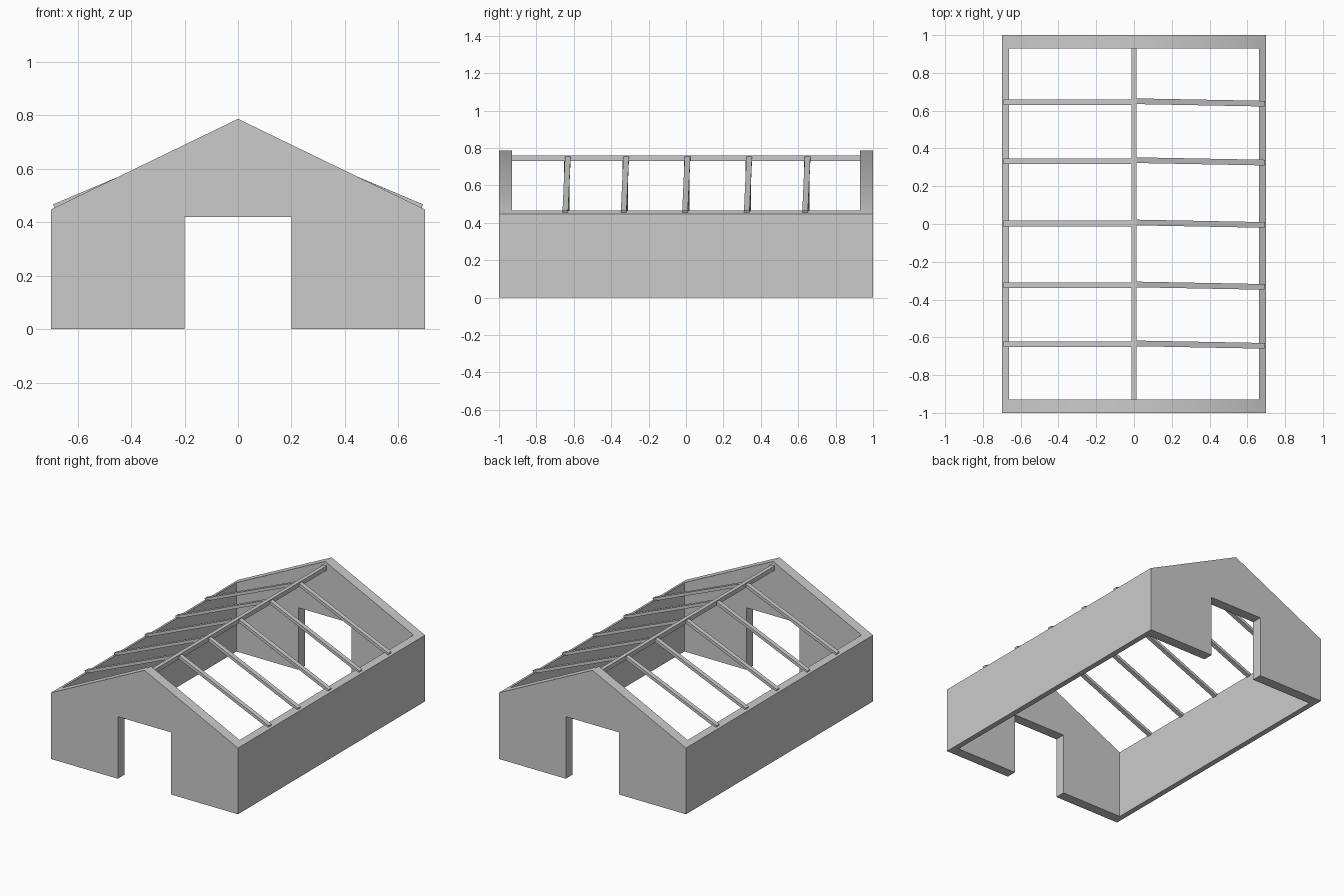
import bpy, bmesh, math
from mathutils import Vector

cube = bpy.data.objects.get("Cube")
if cube:
    bpy.data.objects.remove(cube, do_unlink=True)

grey = bpy.data.materials.new("plain grey")
grey.use_nodes = True
COLOR = (0.6, 0.6, 0.6, 1)
grey.diffuse_color = COLOR
grey.node_tree.nodes["Principled BSDF"].inputs["Base Color"].default_value = COLOR

HALF_W, EAVE, RIDGE = 0.70, 0.448, 0.787
INNER_W, INNER_L = 0.663, 0.93


def finish(name, bm):
    bmesh.ops.recalc_face_normals(bm, faces=bm.faces)
    mesh = bpy.data.meshes.new(name)
    bm.to_mesh(mesh)
    bm.free()
    mesh.materials.append(grey)
    ob = bpy.data.objects.new(name, mesh)
    bpy.context.collection.objects.link(ob)
    return ob


def prism(name, profile, half_len):
    """Extrude an x-z profile along y."""
    bm = bmesh.new()
    face = bm.faces.new([bm.verts.new((x, -half_len, z)) for x, z in profile])
    out = bmesh.ops.extrude_face_region(bm, geom=[face])
    verts = [v for v in out["geom"] if isinstance(v, bmesh.types.BMVert)]
    bmesh.ops.translate(bm, vec=(0, 2 * half_len, 0), verts=verts)
    return finish(name, bm)


def box_profile(half_w, top):
    return [(-half_w, -0.1), (half_w, -0.1), (half_w, top), (-half_w, top)]


def beam(name, start, end, width, depth):
    """Rectangular bar whose top centre line runs from start to end."""
    start, end = Vector(start), Vector(end)
    along = (end - start).normalized()
    side = along.cross(Vector((0, 0, 1))).normalized() * width / 2
    down = along.cross(side).normalized() * depth
    if down.z > 0:
        down.negate()
    bm = bmesh.new()
    rings = [[bm.verts.new(p + o) for o in (side, -side, down - side, down + side)]
             for p in (start, end)]
    for ring in rings:
        bm.faces.new(ring)
    for i in range(4):
        j = (i + 1) % 4
        bm.faces.new((rings[0][i], rings[0][j], rings[1][j], rings[1][i]))
    return finish(name, bm)


# Gabled shell, hollowed out, with a doorway through both gables
walls = prism("walls", [(-HALF_W, 0), (HALF_W, 0), (HALF_W, EAVE),
                        (0, RIDGE), (-HALF_W, EAVE)], 1.0)
cutters = [prism("room_cutter", box_profile(INNER_W, 1.0), INNER_L),
           prism("door_cutter", box_profile(0.2, 0.42), 1.2)]
for cutter in cutters:
    mod = walls.modifiers.new(cutter.name, "BOOLEAN")
    mod.operation, mod.solver, mod.object = "DIFFERENCE", "EXACT", cutter
bpy.context.view_layer.update()
cut = bpy.data.meshes.new_from_object(
    walls.evaluated_get(bpy.context.evaluated_depsgraph_get()))
walls.modifiers.clear()
walls.data = cut
for cutter in cutters:
    bpy.data.objects.remove(cutter, do_unlink=True)

# Ridge edges are soft, everything else is crisp
bpy.ops.object.select_all(action="DESELECT")
walls.select_set(True)
bpy.context.view_layer.objects.active = walls
bpy.ops.object.shade_smooth_by_angle(angle=math.radians(58))

# Ridge beam between the gables
beam("ridge_beam", (0, -INNER_L, 0.76), (0, INNER_L, 0.76), 0.026, 0.03)

# Rafters: straight on the right side, slightly skewed on the left side
for n, y in enumerate((-0.637, -0.325, 0.003, 0.333, 0.645), 1):
    beam(f"right_rafter_{n}", (-0.005, y, 0.757), (-0.692, y, 0.467), 0.03, 0.02)
    beam(f"left_rafter_{n}", (0.005, y + 0.005, 0.757),
         (0.692, y - 0.008, 0.467), 0.03, 0.02)
